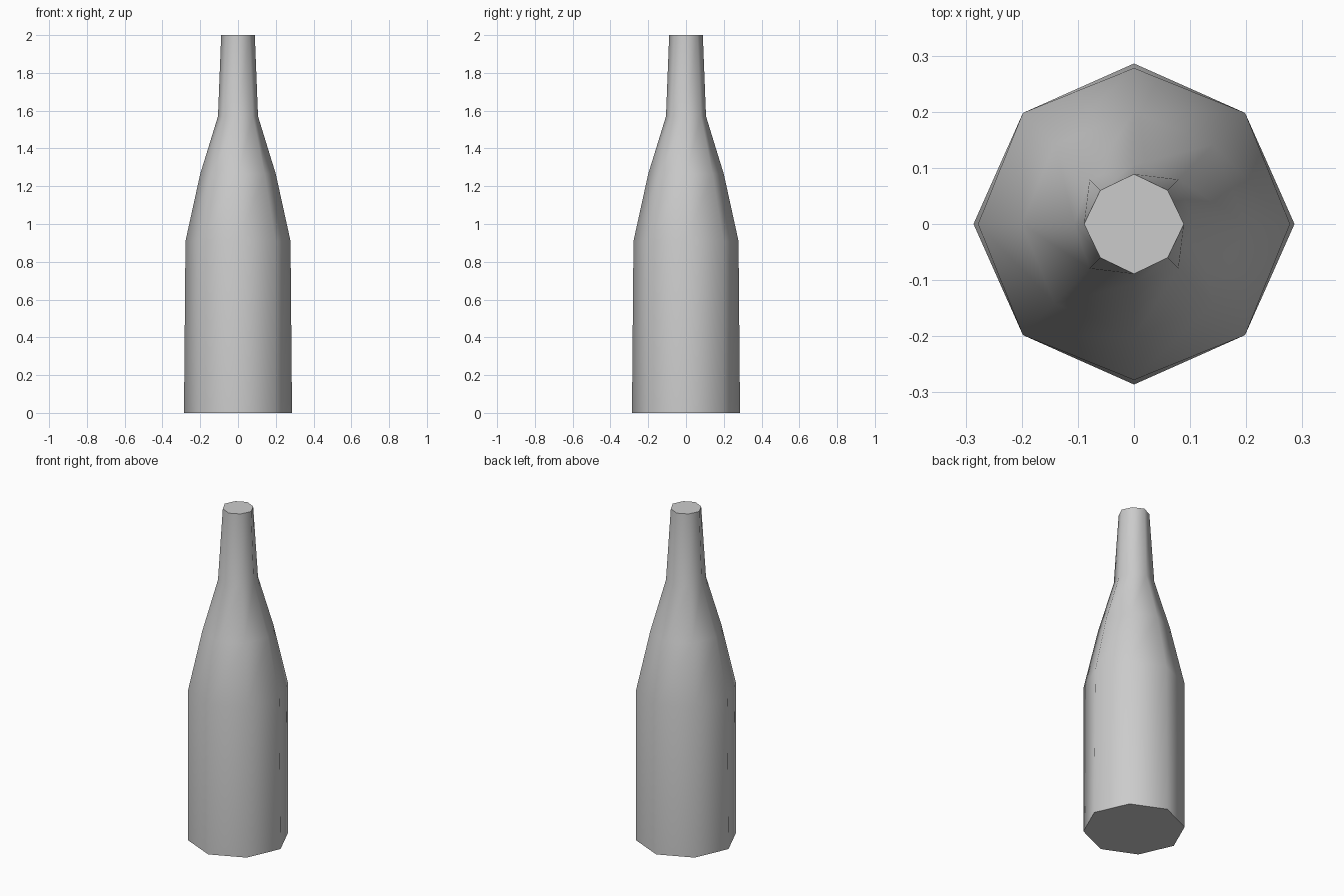
import bpy, bmesh, math

if "Cube" in bpy.data.objects:
    bpy.data.objects.remove(bpy.data.objects["Cube"], do_unlink=True)

# Single plain grey
grey = bpy.data.materials.new("light_grey")
grey.use_nodes = True
colour = (0.6, 0.6, 0.6, 1)
grey.diffuse_color = colour
grey.node_tree.nodes["Principled BSDF"].inputs["Base Color"].default_value = colour

# Profile rings: height, radius on the axes, radius on the diagonals
rings = [(0, 0.286, 0.28), (0.91, 0.278, 0.28), (1.265, 0.2, 0.2),
         (1.57, 0.106, 0.112), (2, 0.089, 0.085)]
SIDES = 8

# Eight-sided bottle body, shoulder and neck
bm = bmesh.new()
loops = []
for z, axis_r, diag_r in rings:
    loop = []
    for i in range(SIDES):
        a = math.tau * i / SIDES
        r = diag_r if i % 2 else axis_r
        loop.append(bm.verts.new((r * math.cos(a), r * math.sin(a), z)))
    loops.append(loop)
for low, high in zip(loops, loops[1:]):
    for i in range(SIDES):
        j = (i + 1) % SIDES
        bm.faces.new((low[i], low[j], high[j], high[i]))

# Flat base and mouth
bm.faces.new(loops[0][::-1])
bm.faces.new(loops[-1])

mesh = bpy.data.meshes.new("bottle")
bm.to_mesh(mesh)
bm.free()
mesh.materials.append(grey)
bottle = bpy.data.objects.new("bottle", mesh)
bpy.context.collection.objects.link(bottle)

# Smooth sides, sharp rims
bpy.ops.object.select_all(action='DESELECT')
bottle.select_set(True)
bpy.context.view_layer.objects.active = bottle
bpy.ops.object.shade_smooth_by_angle(angle=math.radians(60))
